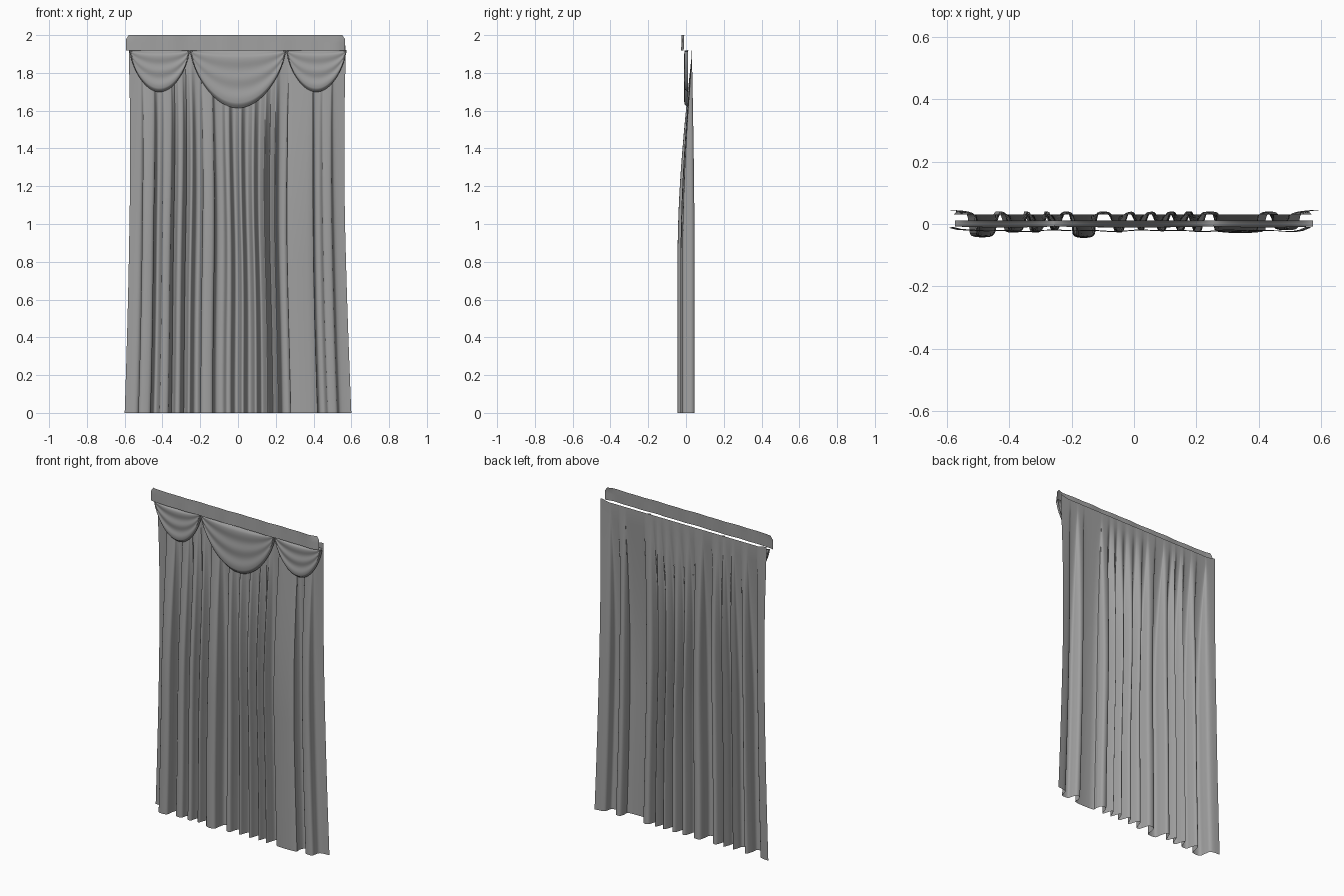
import bpy
import math

cube = bpy.data.objects.get("Cube")
if cube:
    bpy.data.objects.remove(cube, do_unlink=True)

GRAY = (0.35, 0.35, 0.35, 1)
fabric = bpy.data.materials.new("gray_fabric")
fabric.use_nodes = True
fabric.diffuse_color = GRAY
fabric.node_tree.nodes["Principled BSDF"].inputs["Base Color"].default_value = GRAY


def sheet(name, columns, rows, point):
    """Grid of cloth: point(i, j) gives the position of column i, row j."""
    verts = [point(i, j) for j in range(rows) for i in range(columns)]
    faces = []
    for j in range(rows - 1):
        for i in range(columns - 1):
            a = j * columns + i
            faces.append((a, a + columns, a + columns + 1, a + 1))
    mesh = bpy.data.meshes.new(name)
    mesh.from_pydata(verts, [], faces)
    mesh.materials.append(fabric)
    obj = bpy.data.objects.new(name, mesh)
    bpy.context.collection.objects.link(obj)
    bpy.ops.object.select_all(action="DESELECT")
    obj.select_set(True)
    bpy.context.view_layer.objects.active = obj
    bpy.ops.object.shade_smooth_by_angle(angle=math.radians(50))


def smooth(t):
    t = max(0, min(1, t))
    return t * t * (3 - 2 * t)


# Curtain: hem section with (left, right, depth) for each forward fold
folds = [(-.53, -.46, -.038), (-.42, -.365, -.024), (-.34, -.30, -.024),
         (-.275, -.245, -.018), (-.20, -.13, -.04), (-.07, -.03, -.024),
         (.01, .04, -.018), (.08, .11, -.02), (.145, .17, -.018),
         (.20, .225, -.022), (.28, .42, -.025), (.47, .53, -.016)]
BACK = .036
section = [(-.60, .045)]
for left, right, front in folds:
    middle = (BACK + front) / 2
    section += [(left - .012, BACK), (left, middle), (left + .009, front),
                (right - .009, front), (right, middle), (right + .012, BACK)]
section.append((.60, .045))


def spline(points, steps):
    """Catmull-Rom curve through the section points."""
    ends = [points[0]] + points + [points[-1]]
    out = []
    for p, q, r, s in zip(ends, ends[1:], ends[2:], ends[3:]):
        for n in range(steps):
            t = n / steps
            out.append(tuple(
                q[c] + t * (r[c] - p[c]) / 2
                + t * t * (p[c] - 2.5 * q[c] + 2 * r[c] - s[c] / 2)
                + t ** 3 * (1.5 * (q[c] - r[c]) + (s[c] - p[c]) / 2)
                for c in (0, 1)))
    return out + [points[-1]]


hem = spline(section, 4)
ROWS = 40


def curtain_point(i, j):
    x, y = hem[i]
    z = 1.935 * (1 - j / (ROWS - 1))
    spread = math.sin(math.pi / 2 * max(0, min(1, (1.9 - z) / 1.1)))
    width = .945 + .055 * (1 - min(z, 1.3) / 1.3) ** 1.5 + .01 * smooth((z - 1.5) / .4)
    sway = .008 * math.sin(3 * z + 9 * x) * min(1, z)
    rest = .031
    z += .01 * smooth((abs(x) - .54) / .05) * z / 2
    return (x * width + sway * (1 - abs(x) / .6) - .004 * min(1, z),
            rest + (y - rest) * spread, z)


sheet("curtain", len(hem), ROWS, curtain_point)


# Swags: hanging crescents with curved pleats, curled back at top and hem
def swag(name, left, right, depth):
    columns, rows = 33, 33

    def point(i, j):
        u, v = i / (columns - 1), j / (rows - 1)
        hang = (4 * u * (1 - u)) ** .75
        z = 1.92 - depth * hang * v - .006 * v
        pleat = .005 * math.sin(3 * math.pi * v) ** 2 * (.3 + .7 * hang)
        y = -.006 - pleat + .018 * (1 - smooth(v * 9)) + .016 * smooth((v - .93) / .07)
        return (left + (right - left) * u, y, z)

    sheet(name, columns, rows, point)


swag("right_swag", -.575, -.255, .215)
swag("centre_swag", -.255, .255, .30)
swag("left_swag", .255, .575, .215)


# Pelmet: flat, gently rippled band with clipped upper corners
def pelmet_point(i, j):
    u, height = i / 48, j / 4
    inset = .014 * max(0, height - .75) * 4
    x = -.592 + inset + (1.158 - 2 * inset) * u
    end = smooth((abs(u - .5) - .47) / .03)
    y = -.02 + .003 * math.sin(38 * u) * math.cos(13 * u) + .01 * end
    return (x, y - .003 * (1 - height), 1.918 + .082 * height)


sheet("pelmet_band", 49, 5, pelmet_point)
